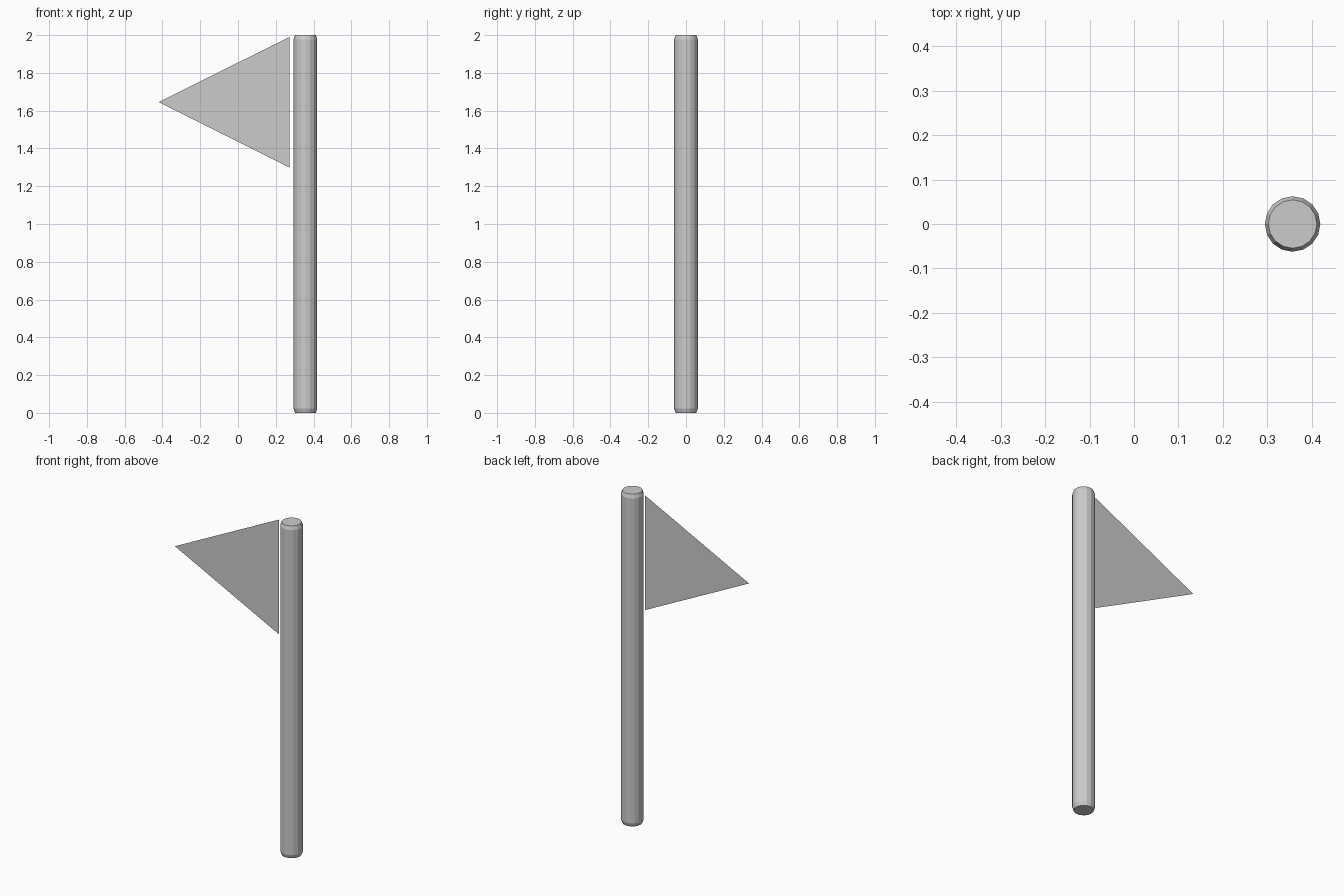
import bpy, bmesh
from math import cos, sin, pi

if "Cube" in bpy.data.objects:
    bpy.data.objects.remove(bpy.data.objects["Cube"])

SIDES = 16
POLE_X = 0.357


def make_object(name, bm):
    mesh = bpy.data.meshes.new(name)
    bm.to_mesh(mesh)
    bm.free()
    obj = bpy.data.objects.new(name, mesh)
    bpy.context.collection.objects.link(obj)
    return obj


# Pole: faceted cylinder with chamfered ends
bm = bmesh.new()
profile = [(0.0545, 0.0), (0.0625, 0.022), (0.0625, 1.978), (0.0545, 2.0)]
rings = [[bm.verts.new((POLE_X + r * cos(2 * pi * i / SIDES), r * sin(2 * pi * i / SIDES), z))
          for i in range(SIDES)] for r, z in profile]
for low, high in zip(rings, rings[1:]):
    for i in range(SIDES):
        j = (i + 1) % SIDES
        bm.faces.new((low[i], low[j], high[j], high[i]))
bm.faces.new(rings[0][::-1])
bm.faces.new(rings[-1])
make_object("pole", bm)

# Pennant: single flat triangle just clear of the pole
bm = bmesh.new()
bm.faces.new([bm.verts.new(p) for p in ((-0.42, 0, 1.645), (0.272, 0, 1.30), (0.272, 0, 1.99))])
make_object("pennant", bm)
